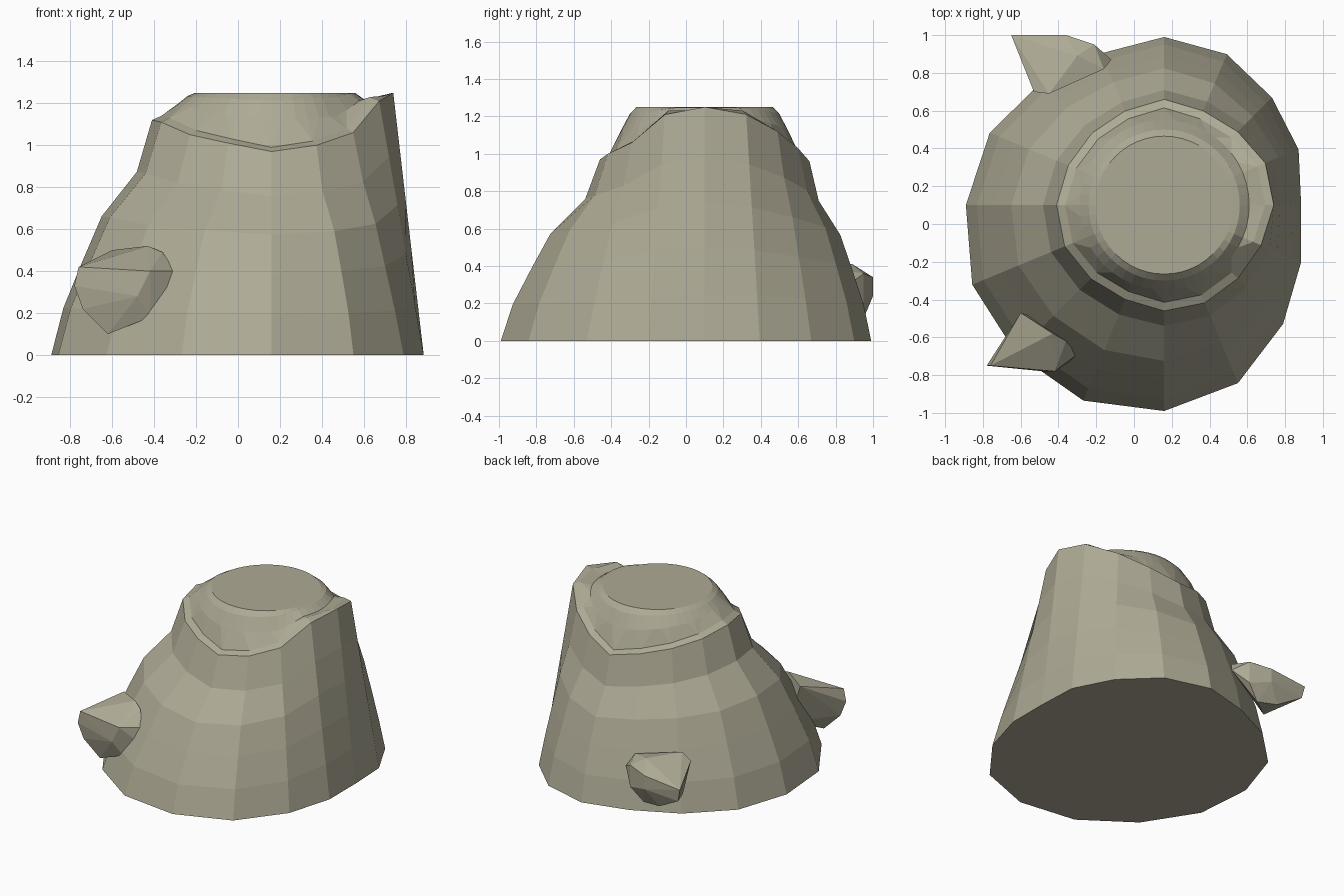
import bpy, bmesh, math
from mathutils import Vector

if "Cube" in bpy.data.objects:
    bpy.data.objects.remove(bpy.data.objects["Cube"])

CX, CY, TOP = 0.16, 0.10, 1.25
N, K = 16, 3                      # stump sides, plug subdivisions per side

stone = bpy.data.materials.new("warm_grey_stone")
stone.diffuse_color = (0.42, 0.40, 0.30, 1)
stone.use_nodes = True
stone.node_tree.nodes["Principled BSDF"].inputs["Base Color"].default_value = stone.diffuse_color

# Radius of foot and rim, and rim height, every 22.5 degrees from +x
FOOT = [.725, .77, .806, .865, .89, .87, .92, 1.0, 1.05, 1.10, 1.11, 1.12, 1.09, 1.02, .89, .785]
RIM = [.58, .58, .55, .54, .56, .54, .54, .55, .57, .57, .55, .54, .56, .56, .55, .555]
RIM_Z = [1.25, 1.21, 1.12, 1.03, .96, 1.0, 1.04, 1.08, 1.12, 1.11, 1.05, 1.01, .97, 1.0, 1.06, 1.21]
# Flare of the slope: (fraction of height, fraction of foot-to-rim spread)
FLARE = [(0, 1), (.20, .88), (.40, .69), (.59, .50), (.78, .15), (1, 0)]


def finish(bm, name):
    bmesh.ops.recalc_face_normals(bm, faces=bm.faces[:])
    mesh = bpy.data.meshes.new(name)
    bm.to_mesh(mesh)
    bm.free()
    mesh.materials.append(stone)
    obj = bpy.data.objects.new(name, mesh)
    bpy.context.collection.objects.link(obj)
    return obj


def polar(bm, r, a, z):
    return bm.verts.new((CX + r * math.cos(a), CY + r * math.sin(a), z))


def bridge(bm, lower, upper):
    n = len(lower)
    for i in range(n):
        j = (i + 1) % n
        bm.faces.new((lower[i], lower[j], upper[j], upper[i]))


# Rocky stump: 16-sided flared slope, steeper on the right
bm = bmesh.new()
rings = []
for h, spread in FLARE:
    ring = []
    for i in range(N):
        a = math.tau * i / N
        steep = min(1, max(0, math.cos(a)) ** 2 * 1.3)
        s = spread * (1 - steep) + (1 - h) * steep
        ring.append(polar(bm, RIM[i] + (FOOT[i] - RIM[i]) * s, a, RIM_Z[i] * h))
    rings.append(ring)
# Narrow ledge inside the rim
rings.append([polar(bm, RIM[i] - .045, math.tau * i / N, min(RIM_Z[i] + .02, 1.235))
              for i in range(N)])
for lo, up in zip(rings, rings[1:]):
    bridge(bm, lo, up)
bm.faces.new(rings[0])

# Round plug rising from the ledge to a flat disc
plug = []
for r, g in ((.45, .5), (.40, .86), (.365, 1)):
    ring = []
    for k in range(N * K):
        i, t = divmod(k, K)
        t /= K
        a = math.tau * k / (N * K)
        ledge = min(RIM_Z[i] * (1 - t) + RIM_Z[(i + 1) % N] * t + .02, 1.235)
        dip = .03 * max(0, math.cos(a)) if r > .42 else 0
        ring.append(polar(bm, r, a, ledge + (TOP - ledge) * g - dip))
    plug.append(ring)
for i in range(N):
    j = (i + 1) % N
    inner = [plug[0][(i * K + k) % (N * K)] for k in range(K + 1)]
    # fan the ledge edge out to the finer plug ring
    bm.faces.new((rings[-1][i], inner[1], inner[0]))
    bm.faces.new((rings[-1][i], rings[-1][j], inner[2], inner[1]))
    bm.faces.new((rings[-1][j], inner[3], inner[2]))
for lo, up in zip(plug, plug[1:]):
    bridge(bm, lo, up)
bm.faces.new(plug[-1])
finish(bm, "stump")


# Faceted stones lodged in the slope
def pebble(name, corners):
    bm = bmesh.new()
    for c in corners:
        bm.verts.new(Vector(c))
    res = bmesh.ops.convex_hull(bm, input=bm.verts[:])
    loose = [v for v in bm.verts if not v.link_faces]
    bmesh.ops.delete(bm, geom=loose, context='VERTS')
    finish(bm, name)


pebble("front_stone", [
    (-.76, -.75, .42), (-.78, -.75, .33), (-.74, -.74, .22), (-.62, -.72, .10),
    (-.42, -.74, .18), (-.33, -.72, .31), (-.30, -.69, .40), (-.36, -.62, .49),
    (-.43, -.58, .52), (-.60, -.47, .50), (-.42, -.78, .40), (-.48, -.78, .28),
    (-.50, -.50, .20)])
pebble("back_stone", [
    (-.65, 1.0, .31), (-.63, .99, .22), (-.36, 1.0, .34), (-.36, 1.0, .24),
    (-.21, .95, .36), (-.21, .95, .20), (-.12, .87, .30), (-.16, .82, .38),
    (-.30, .89, .41), (-.45, .69, .42), (-.53, .70, .38), (-.45, .95, .12),
    (-.30, .92, .10), (-.50, .75, .15)])
